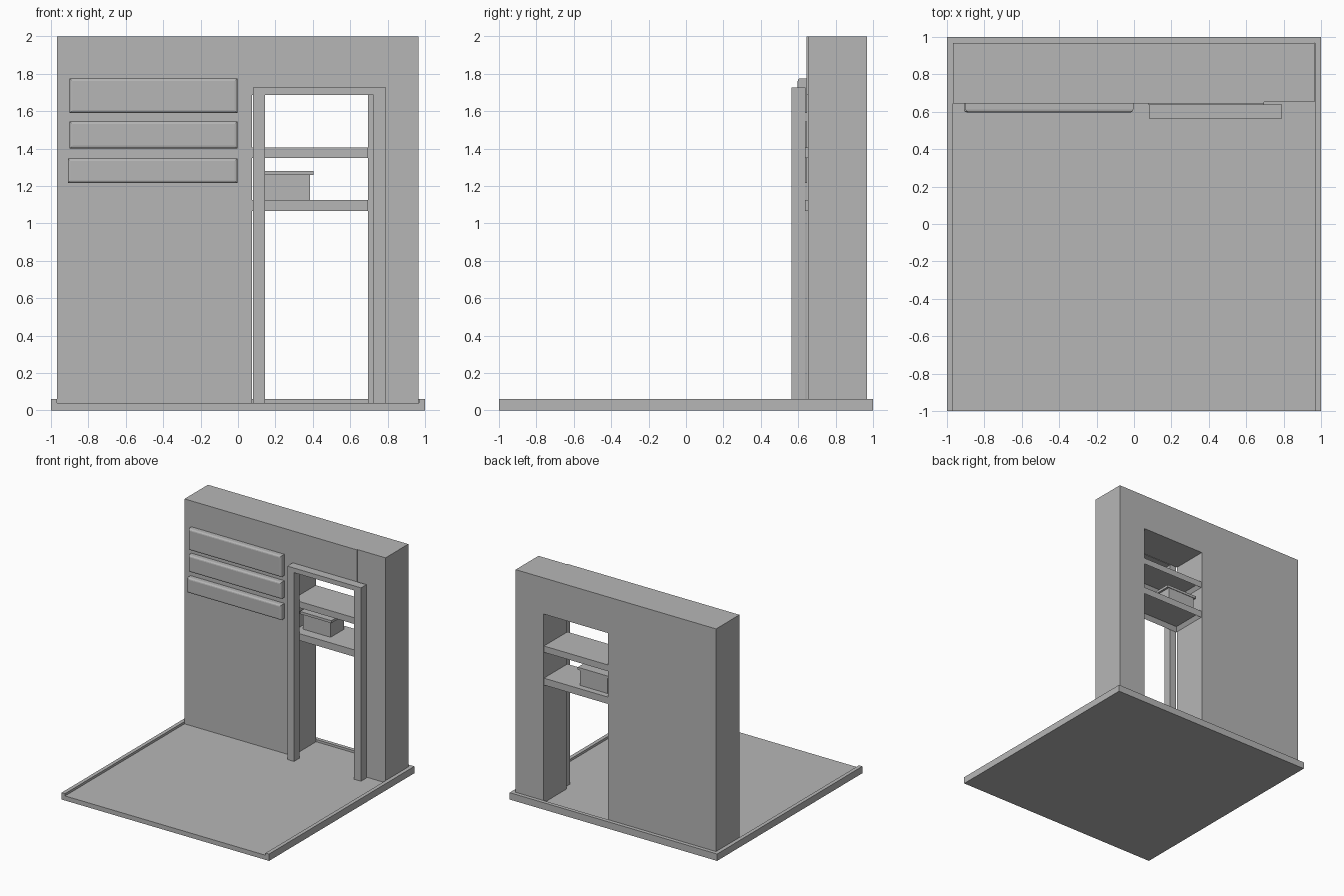
import bpy
import bmesh
from mathutils import Vector

if "Cube" in bpy.data.objects:
    bpy.data.objects.remove(bpy.data.objects["Cube"], do_unlink=True)

GREY = (0.47, 0.47, 0.47, 1)
grey = bpy.data.materials.new("plain_grey")
grey.use_nodes = True
grey.diffuse_color = GREY
grey.node_tree.nodes["Principled BSDF"].inputs["Base Color"].default_value = GREY


def finish(name, bm):
    bmesh.ops.recalc_face_normals(bm, faces=bm.faces)
    mesh = bpy.data.meshes.new(name)
    bm.to_mesh(mesh)
    bm.free()
    mesh.materials.append(grey)
    obj = bpy.data.objects.new(name, mesh)
    bpy.context.collection.objects.link(obj)
    return obj


def box(name, x, y, z):
    """Box from a (low, high) pair on each axis."""
    bm = bmesh.new()
    bmesh.ops.create_cube(bm, size=1)
    for v in bm.verts:
        v.co = Vector([sum(p) / 2 + c * (p[1] - p[0]) for c, p in zip(v.co, (x, y, z))])
    return finish(name, bm)


def extruded(name, outline, y):
    """Outline of (x, z) points extruded along y."""
    bm = bmesh.new()
    face = bm.faces.new([bm.verts.new((px, y[0], pz)) for px, pz in outline])
    out = bmesh.ops.extrude_face_region(bm, geom=[face])
    verts = [g for g in out["geom"] if isinstance(g, bmesh.types.BMVert)]
    bmesh.ops.translate(bm, verts=verts, vec=(0, y[1] - y[0], 0))
    return finish(name, bm)


def arch(outer, inner, base):
    """Upside-down U outline; outer and inner are (left, right, top)."""
    (a, b, t), (c, d, u) = outer, inner
    return [(a, base), (a, t), (b, t), (b, base), (d, base), (d, u), (c, u), (c, base)]


FLOOR = 0.04
EDGE = 0.967
BACK = 0.967

# Floor slab with a low rim on three sides, open at the front
floor = box("floor", (-1, 1), (-1, 1), (0, FLOOR))
for side, name in ((-1, "right_floor_rim"), (1, "left_floor_rim")):
    box(name, sorted((side * EDGE, side)), (-1, 1), (FLOOR, 0.06))
box("back_floor_rim", (-EDGE, EDGE), (BACK, 1), (FLOOR, 0.06))

# Wall with a doorway, and a slightly set back pier beside it
extruded("wall", arch((-EDGE, 0.695, 2), (0.076, 0.695, 1.685), FLOOR)[:3]
         + [(0.695, 1.685), (0.076, 1.685), (0.076, FLOOR)], (0.645, BACK))
box("wall_pier", (0.695, 0.965), (0.653, BACK), (FLOOR, 2))

# Door frame
extruded("door_frame", arch((0.08, 0.79, 1.725), (0.145, 0.725, 1.685), FLOOR),
         (0.565, 0.64))

# Shelves, hollow underneath
for name, z in (("upper_shelf", (1.35, 1.405)), ("lower_shelf", (1.065, 1.125))):
    shelf = box(name, (0.074, 0.695), (0.64, 0.963), z)
    bm = bmesh.new()
    bm.from_mesh(shelf.data)
    under = min(bm.faces, key=lambda f: f.calc_center_median().z)
    bmesh.ops.inset_region(bm, faces=[under], thickness=0.035)
    bmesh.ops.translate(bm, verts=under.verts, vec=(0, 0, 0.035))
    bm.to_mesh(shelf.data)
    bm.free()

# Storage box with a lid
box("storage_box", (0.12, 0.385), (0.725, 0.91), (1.125, 1.258))
box("storage_box_lid", (0.10, 0.403), (0.71, 0.915), (1.258, 1.28))

# Rounded wall panels
panels = (("top_panel", -0.9, (1.59, 1.775)),
          ("middle_panel", -0.9, (1.4, 1.545)),
          ("bottom_panel", -0.91, (1.215, 1.347)))
for name, left, z in panels:
    panel = box(name, (left, -0.004), (0.597, 0.645), z)
    bm = bmesh.new()
    bm.from_mesh(panel.data)
    front = min(bm.faces, key=lambda f: f.calc_center_median().y)
    bmesh.ops.bevel(bm, geom=list(front.edges), offset=0.015, segments=3,
                    profile=0.5, affect="EDGES")
    bm.to_mesh(panel.data)
    bm.free()
